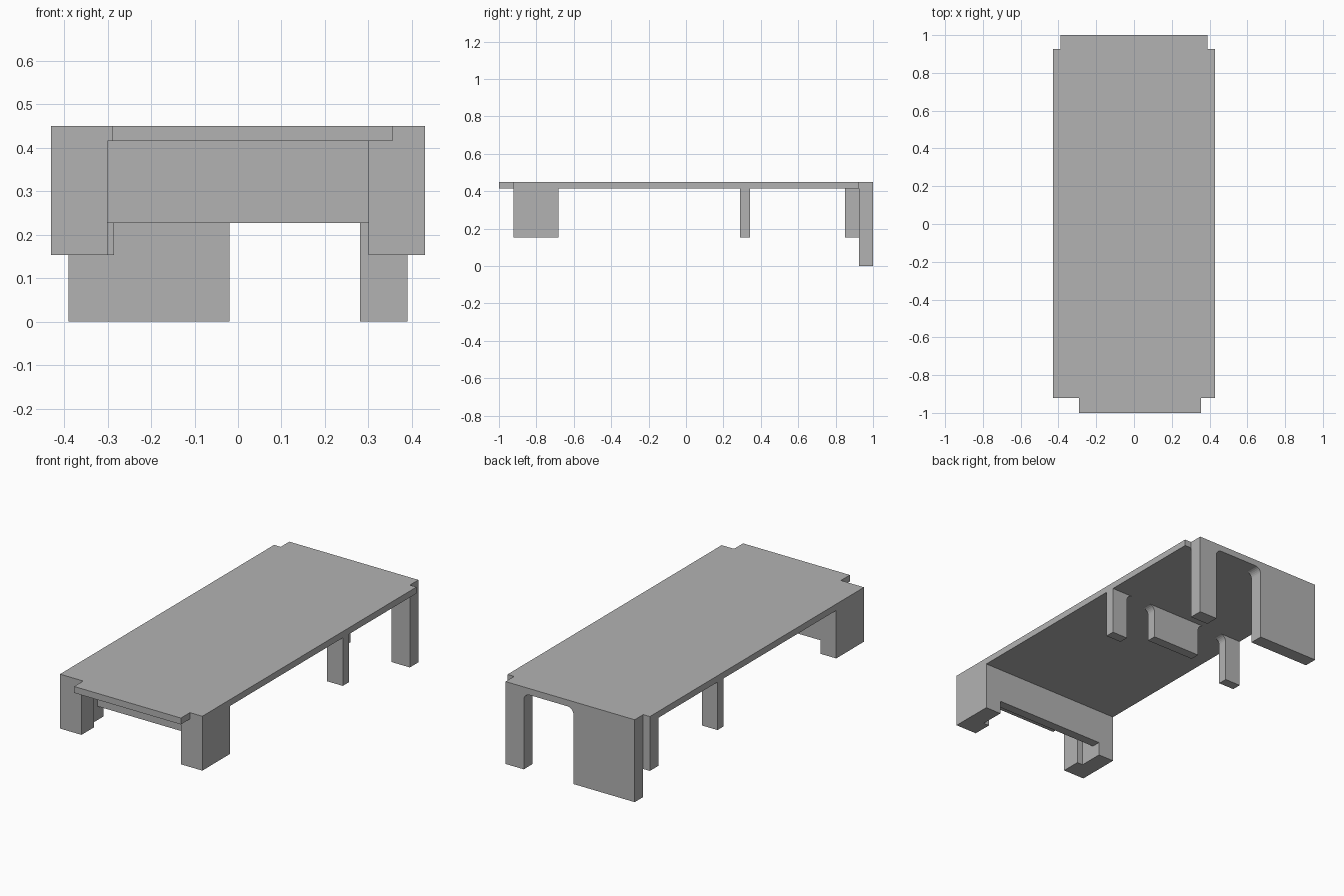
import bpy, bmesh, math
from mathutils import Vector

if "Cube" in bpy.data.objects:
    bpy.data.objects.remove(bpy.data.objects["Cube"], do_unlink=True)

TOP, UNDER, FOOT = 0.45, 0.415, 0.153   # slab top, slab underside, short leg bottom

grey = bpy.data.materials.new("plain_grey")
grey.use_nodes = True
grey.diffuse_color = (0.45, 0.45, 0.45, 1)
grey.node_tree.nodes["Principled BSDF"].inputs["Base Color"].default_value = grey.diffuse_color


def prism(name, points, step, mirror=False):
    """Extrude a flat outline along a vector, optionally mirrored across x."""
    bm = bmesh.new()
    face = bm.faces.new([bm.verts.new(p) for p in points])
    result = bmesh.ops.extrude_face_region(bm, geom=[face])
    moved = [v for v in result["geom"] if isinstance(v, bmesh.types.BMVert)]
    bmesh.ops.translate(bm, verts=moved, vec=Vector(step))
    bmesh.ops.recalc_face_normals(bm, faces=bm.faces)
    mesh = bpy.data.meshes.new(name)
    bm.to_mesh(mesh)
    bm.free()
    mesh.materials.append(grey)
    obj = bpy.data.objects.new(name, mesh)
    bpy.context.collection.objects.link(obj)
    if mirror:
        obj.modifiers.new("mirror", "MIRROR").use_mirror_merge = False
    return obj


def plan(name, outline, z0, z1, mirror=False):
    return prism(name, [(x, y, z0) for x, y in outline], (0, 0, z1 - z0), mirror)


def box(name, x0, x1, y0, y1, z0, z1):
    return plan(name, [(x0, y0), (x1, y0), (x1, y1), (x0, y1)], z0, z1)


def support(name, x0, x1, y0, y1, z0, left=0, right=0, mirror=False):
    """Hanging panel whose top flares into the slab with a rounded fillet."""
    def flare(x, r, side):
        if not r:
            return [(x, UNDER)]
        angles = [i * math.pi / 12 for i in range(7)]
        return [(x + side * r * (1 - math.cos(a)), UNDER - r * (1 - math.sin(a)))
                for a in angles]
    outline = [(x0, z0), (x1, z0)] + flare(x1, right, 1) + flare(x0, left, -1)[::-1]
    return prism(name, [(x, y0, z) for x, z in outline], (0, y1 - y0, 0), mirror)


# Slab with notched corners
plan("top_slab", [(-0.29, -1), (0.355, -1), (0.355, -0.922), (0.43, -0.922),
                  (0.43, 0.926), (0.39, 0.926), (0.39, 1), (-0.39, 1),
                  (-0.39, 0.926), (-0.43, 0.926), (-0.43, -0.922), (-0.29, -0.922)],
     UNDER, TOP)

# Front legs with an inward flange, and the apron that joins them
plan("front_legs", [(0.30, -0.922), (0.43, -0.922), (0.43, -0.682), (0.335, -0.682),
                    (0.335, -0.815), (0.30, -0.815)], FOOT, UNDER, mirror=True)
box("front_apron", -0.335, 0.335, -0.732, -0.682, 0.227, UNDER)

# Middle posts and hanging panel
support("middle_posts", 0.335, 0.43, 0.29, 0.342, FOOT, left=0.035, mirror=True)
support("middle_panel", -0.148, 0.148, 0.29, 0.342, 0.23, left=0.035, right=0.035)

# Back wall with its doorway, and the short post beside it
support("back_wall_panel", -0.39, -0.02, 0.926, 1, 0, right=0.035)
support("back_wall_leg", 0.28, 0.39, 0.926, 1, 0, left=0.035)
box("back_corner_post", -0.43, -0.285, 0.85, 0.926, FOOT, UNDER)
